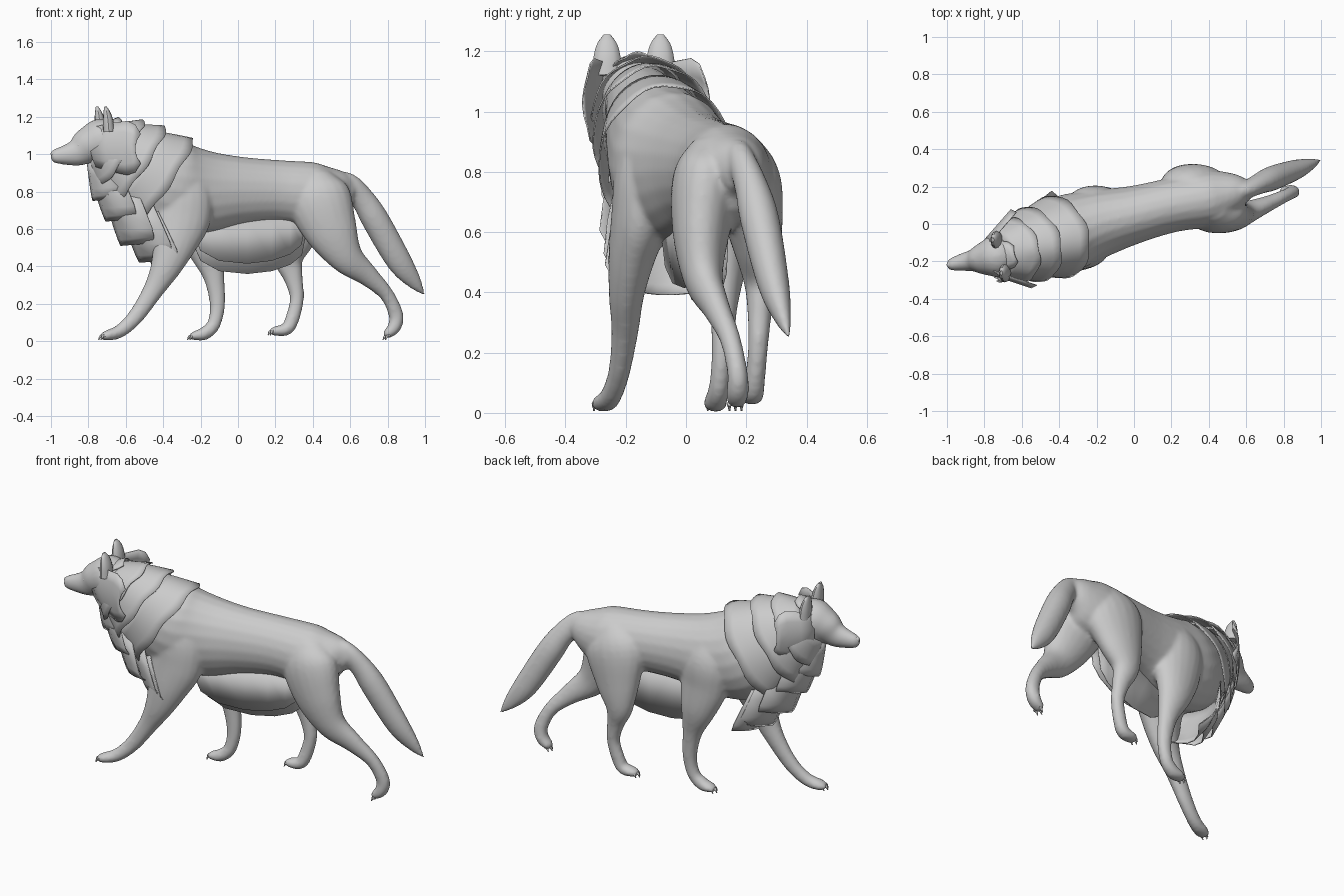
import bpy, bmesh, math
from mathutils import Vector as V

cube = bpy.data.objects.get("Cube")
if cube:
    bpy.data.objects.remove(cube)

fur = bpy.data.materials.new("grey_fur")
fur.use_nodes = True
fur.diffuse_color = (0.6, 0.6, 0.6, 1)
fur.node_tree.nodes["Principled BSDF"].inputs["Base Color"].default_value = (0.6, 0.6, 0.6, 1)


def frame(d):
    """Sideways and upward axes for a cross-section facing d."""
    side = (V((0, 1, 0)) - d * d.y).normalized()
    return side, d.cross(side).normalized()


def spline(pts, steps=5):
    """Catmull-Rom through rows of (x, y, z, half width, half height)."""
    p = [2 * V(pts[0]) - V(pts[1])] + [V(q) for q in pts] + [2 * V(pts[-1]) - V(pts[-2])]
    out = []
    for i in range(1, len(p) - 2):
        a, b, c, e = p[i - 1:i + 3]
        for k in range(steps):
            t = k / steps
            out.append(0.5 * (2 * b + (c - a) * t + (2 * a - 5 * b + 4 * c - e) * t * t
                              + (3 * b - a - 3 * c + e) * t ** 3))
    return out + [p[-2]]


def tube(bm, pts, ring=20):
    """Closed, rounded loft along a path."""
    rows = spline(pts)
    loops = []
    for i, r in enumerate(rows):
        d = (rows[min(i + 1, len(rows) - 1)].xyz - rows[max(i - 1, 0)].xyz).normalized()
        s, u = frame(d)
        w, h = max(r[3], 0.003), max(r[4], 0.003)
        angles = [math.tau * k / ring for k in range(ring)]
        loops.append([bm.verts.new(r.xyz + s * w * math.cos(a) + u * h * math.sin(a)) for a in angles])
    for a, b in zip(loops, loops[1:]):
        for k in range(ring):
            bm.faces.new((a[k], a[k - 1], b[k - 1], b[k]))
    bm.faces.new(loops[0])
    bm.faces.new(loops[-1][::-1])


def sheet(bm, rows, closed=False):
    """Skin a grid of points."""
    grid = [[bm.verts.new(p) for p in row] for row in rows]
    for a, b in zip(grid, grid[1:]):
        for k in range(0 if closed else 1, len(a)):
            bm.faces.new((a[k], a[k - 1], b[k - 1], b[k]))


def finish(name, bm, thick=0):
    bmesh.ops.recalc_face_normals(bm, faces=bm.faces)
    me = bpy.data.meshes.new(name)
    bm.to_mesh(me)
    bm.free()
    me.materials.append(fur)
    ob = bpy.data.objects.new(name, me)
    bpy.context.collection.objects.link(ob)
    bpy.ops.object.select_all(action='DESELECT')
    ob.select_set(True)
    bpy.context.view_layer.objects.active = ob
    bpy.ops.object.shade_smooth_by_angle(angle=math.radians(45))
    if thick:
        ob.modifiers.new("thickness", 'SOLIDIFY').thickness = thick
    return ob


# Torso, neck, head, legs and tail, fused into one smooth skin
torso = [(.62, .17, .79, .04, .05), (.55, .17, .8, .1, .115), (.42, .14, .785, .15, .17),
         (.2, .1, .8, .145, .17), (0, .05, .8, .155, .19), (-.2, 0, .795, .185, .235),
         (-.36, -.05, .82, .205, .26), (-.52, -.1, .91, .17, .22),
         (-.68, -.15, 1.02, .12, .15), (-.76, -.17, 1.06, .09, .1)]
head = [(-.62, -.16, 1.07, .06, .07), (-.72, -.17, 1.07, .115, .122), (-.8, -.185, 1.045, .09, .1),
        (-.86, -.195, 1.01, .06, .075), (-.92, -.205, .996, .047, .055),
        (-.98, -.217, .99, .032, .038), (-1, -.22, .99, .016, .022)]
near_front = [(-.3, -.08, .97, .07, .09), (-.3, -.125, .82, .105, .16), (-.31, -.148, .66, .1, .165),
              (-.34, -.178, .53, .08, .125), (-.385, -.197, .4, .06, .084), (-.455, -.203, .27, .045, .055),
              (-.545, -.222, .135, .036, .043), (-.63, -.25, .055, .036, .036),
              (-.7, -.275, .031, .04, .028), (-.735, -.285, .025, .025, .015)]
far_front = [(-.22, .06, .95, .06, .08), (-.21, .1, .8, .1, .15), (-.2, .112, .65, .09, .145),
             (-.17, .13, .5, .07, .105), (-.13, .125, .35, .046, .058), (-.11, .12, .2, .035, .042),
             (-.13, .11, .09, .034, .036), (-.18, .1, .042, .038, .036),
             (-.23, .095, .03, .038, .025), (-.26, .092, .025, .024, .014)]
near_hind = [(.4, .1, .88, .08, .1), (.43, .07, .77, .115, .17), (.495, .05, .6, .095, .145),
             (.58, .057, .45, .066, .093), (.695, .1, .35, .045, .058), (.795, .145, .25, .035, .039),
             (.845, .17, .14, .034, .04), (.835, .172, .075, .038, .036), (.8, .167, .04, .034, .026),
             (.785, .164, .025, .02, .014)]
far_hind = [(.37, .17, .88, .08, .1), (.33, .202, .76, .115, .185), (.29, .235, .57, .085, .135),
            (.27, .25, .44, .06, .083), (.295, .245, .34, .042, .052), (.315, .24, .23, .034, .038),
            (.29, .23, .12, .034, .038), (.26, .222, .065, .038, .034), (.2, .215, .055, .037, .026),
            (.17, .212, .05, .022, .014)]
tail = [(.5, .17, .86, .04, .05), (.59, .18, .845, .045, .055), (.67, .215, .755, .055, .065),
        (.74, .245, .64, .065, .074), (.86, .29, .43, .053, .068), (.94, .32, .32, .03, .042),
        (1, .343, .245, .004, .004)]

bm = bmesh.new()
for part in (torso, head, near_front, far_front, near_hind, far_hind, tail):
    tube(bm, part)
body = finish("body", bm)
skin = body.modifiers.new("skin", 'REMESH')
skin.mode, skin.voxel_size, skin.use_smooth_shade = 'VOXEL', 0.011, True
soft = body.modifiers.new("soften", 'SMOOTH')
soft.factor, soft.iterations = 0.5, 7

# Ears
for name, x, y in (("left_ear", -.735, -.085), ("right_ear", -.69, -.262)):
    bm = bmesh.new()
    tube(bm, [(x, y, 1.12, .05, .032), (x - .005, y, 1.18, .045, .028),
              (x - .012, y, 1.225, .033, .018), (x - .02, y, 1.255, .012, .006)], 12)
    finish(name, bm)

# Eyes and nose
for name, at, size in (("left_eye", (-.862, -.15, 1.048), .01), ("right_eye", (-.85, -.245, 1.048), .01),
                       ("nose", (-.985, -.218, 1.003), .017)):
    bm = bmesh.new()
    bmesh.ops.create_uvsphere(bm, u_segments=12, v_segments=8, radius=size)
    bmesh.ops.translate(bm, verts=bm.verts, vec=at)
    finish(name, bm)

# Claws
for name, foot in (("near_front", near_front), ("far_front", far_front),
                   ("near_hind", near_hind), ("far_hind", far_hind)):
    bm = bmesh.new()
    tip = V(foot[-1][:3])
    for k in (-1, 0, 1):
        p = tip + V((.012 * abs(k), .02 * k, 0))
        tube(bm, [(*(p + V((.015, 0, .005))), .008, .008), (*p, .007, .007),
                  (*(p + V((-.01, 0, -.018))), .002, .002)], 8)
    finish(name + "_claws", bm)

# Mane collars, flared backwards with softly faceted hems
lean = V((-.81, -.18, .56)).normalized()
side, up = frame(lean)
up = up if up.z > 0 else -up
collars = [((-.56, -.11, .945), (.165, .215), (-.41, -.07, .84), (.226, .3)),
           ((-.67, -.14, 1.025), (.135, .165), (-.54, -.11, .93), (.205, .268)),
           ((-.74, -.165, 1.065), (.11, .115), (-.63, -.14, 1.0), (.178, .222))]
for n, (c0, r0, c1, r1) in enumerate(collars):
    bm = bmesh.new()
    rows = []
    for i in range(5):
        t = i / 4
        row = []
        for k in range(40):
            a = math.tau * k / 40
            w, h = V(r0).lerp(V(r1), t ** .9)
            jag = .008 * math.cos(a * 7 + n) * t ** 3
            row.append(V(c0).lerp(V(c1), t) + side * w * math.cos(a) + up * h * math.sin(a) + lean * jag)
        rows.append(row)
    sheet(bm, rows, True)
    finish(f"mane_collar_{n + 1}", bm, .005)


def tuft(name, base, tip, half, across, bend):
    """Blunt-ended fur plate, wrapped back at its sides."""
    bm = bmesh.new()
    across, bend = V(across).normalized(), V(bend)
    sheet(bm, [[V(base).lerp(V(tip), t) + across * half * w * s + bend * s * s
                for s in (-1, -.6, -.2, .2, .6, 1)]
               for t, w in ((0, .75), (.35, .9), (.7, 1), (.88, .88), (1, .55))])
    finish(name, bm, .005)


# Chest fur, layered from throat to brisket
chest = [((-.81, -.18, .96), (-.78, -.165, .75), .135, .13), ((-.79, -.17, .87), (-.71, -.15, .64), .165, .14),
         ((-.72, -.15, .78), (-.63, -.13, .51), .195, .15), ((-.65, -.12, .73), (-.53, -.095, .42), .215, .15),
         ((-.57, -.085, .68), (-.45, -.065, .39), .23, .1)]
for n, (base, tip, half, wrap) in enumerate(chest):
    tuft(f"chest_fur_{n + 1}", base, tip, half, (-.24, .97, 0), (wrap, wrap / 4, .015))

# Cheek and brow fur
tuft("right_cheek_fur", (-.79, -.265, 1.04), (-.55, -.345, 1.03), .145, (0, 0, 1), (.03, .015, 0))
tuft("left_cheek_fur", (-.8, -.08, 1.04), (-.66, .08, 1.03), .145, (0, 0, 1), (.03, -.015, 0))
tuft("brow_fur", (-.85, -.19, 1.1), (-.64, -.16, 1.2), .08, (-.24, .97, 0), (.01, 0, -.02))

# Two layers of fringe hanging under the belly
hem = [(-.24, .52), (-.2, .43), (-.1, .375), (.05, .36), (.18, .375), (.28, .41), (.34, .46), (.36, .56)]
for name, y, lift in (("near_belly_fringe", -.02, .055), ("far_belly_fringe", .05, 0)):
    bm = bmesh.new()
    sheet(bm, [[V((x, y + .25 * x, z + lift)) for x, z in hem],
               [V((x, y + .25 * x, .66)) for x, z in hem]])
    finish(name, bm, .006)
